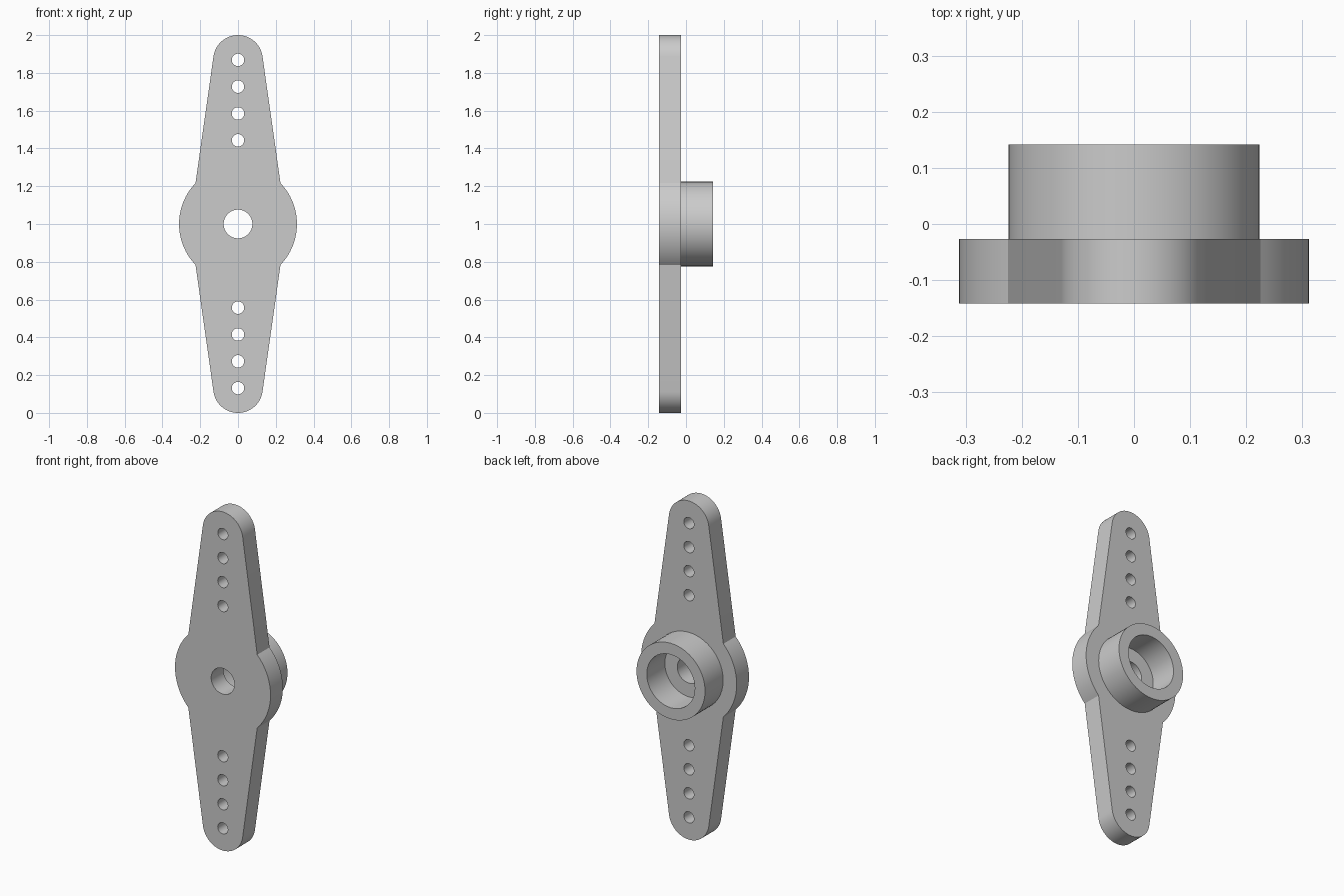
import bpy
from math import sin, cos, pi, radians, acos
from mathutils import Matrix

cube = bpy.data.objects.get("Cube")
if cube:
    bpy.data.objects.remove(cube)

grey = bpy.data.materials.new("grey plastic")
grey.use_nodes = True
colour = (0.6, 0.6, 0.6, 1)
grey.diffuse_color = colour
grey.node_tree.nodes["Principled BSDF"].inputs["Base Color"].default_value = colour


def arc(radius, start, end, steps, z=0.0):
    """Points of an arc around (0, z)."""
    angles = [start + (end - start) * i / steps for i in range(steps + 1)]
    return [(radius * cos(a), z + radius * sin(a)) for a in angles]


def circle(radius, steps, z=0.0):
    return arc(radius, 0, 2 * pi, steps, z)[:-1]


def slab(name, loops, y_front, y_back):
    """Extrude an outline with holes from y_front to y_back, upright at z = 1."""
    curve = bpy.data.curves.new(name + " outline", "CURVE")
    curve.dimensions = "2D"
    curve.fill_mode = "BOTH"
    curve.extrude = (y_back - y_front) / 2
    for loop in loops:
        spline = curve.splines.new("POLY")
        spline.points.add(len(loop) - 1)
        for point, (x, z) in zip(spline.points, loop):
            point.co = (x, z, 0, 1)
        spline.use_cyclic_u = True
    helper = bpy.data.objects.new(name + " helper", curve)
    bpy.context.scene.collection.objects.link(helper)
    bpy.context.view_layer.update()
    evaluated = helper.evaluated_get(bpy.context.evaluated_depsgraph_get())
    mesh = bpy.data.meshes.new_from_object(evaluated)
    bpy.data.objects.remove(helper)

    mesh.transform(Matrix.Translation((0, (y_front + y_back) / 2, 1))
                   @ Matrix.Rotation(pi / 2, 4, "X"))
    mesh.materials.clear()
    mesh.materials.append(grey)
    part = bpy.data.objects.new(name, mesh)
    bpy.context.scene.collection.objects.link(part)

    # Weld the caps to the walls, then smooth only the curved walls
    bpy.ops.object.select_all(action="DESELECT")
    part.select_set(True)
    bpy.context.view_layer.objects.active = part
    bpy.ops.object.mode_set(mode="EDIT")
    bpy.ops.mesh.select_all(action="SELECT")
    bpy.ops.mesh.remove_doubles(threshold=0.0001)
    bpy.ops.mesh.normals_make_consistent(inside=False)
    bpy.ops.object.mode_set(mode="OBJECT")
    bpy.ops.object.shade_smooth_by_angle(angle=radians(25))
    return part


# Two-armed plate: tapered arms with round tips, bulging around the hub
HUB, TIP = 0.312, 0.131
join = acos(0.225 / HUB)
taper = radians(8)
half = arc(HUB, -join, join, 32) + arc(TIP, taper, pi - taper, 32, 1 - TIP)
outline = half + [(-x, -z) for x, z in half]
holes = [circle(0.033, 32, side * offset)
         for side in (1, -1) for offset in (0.443, 0.585, 0.727, 0.869)]
slab("arm_plate", [outline, circle(0.076, 48)] + holes, -0.142, -0.027)

# Hollow collar on the back
slab("hub_collar", [circle(0.224, 64), circle(0.157, 64)], -0.027, 0.142)
